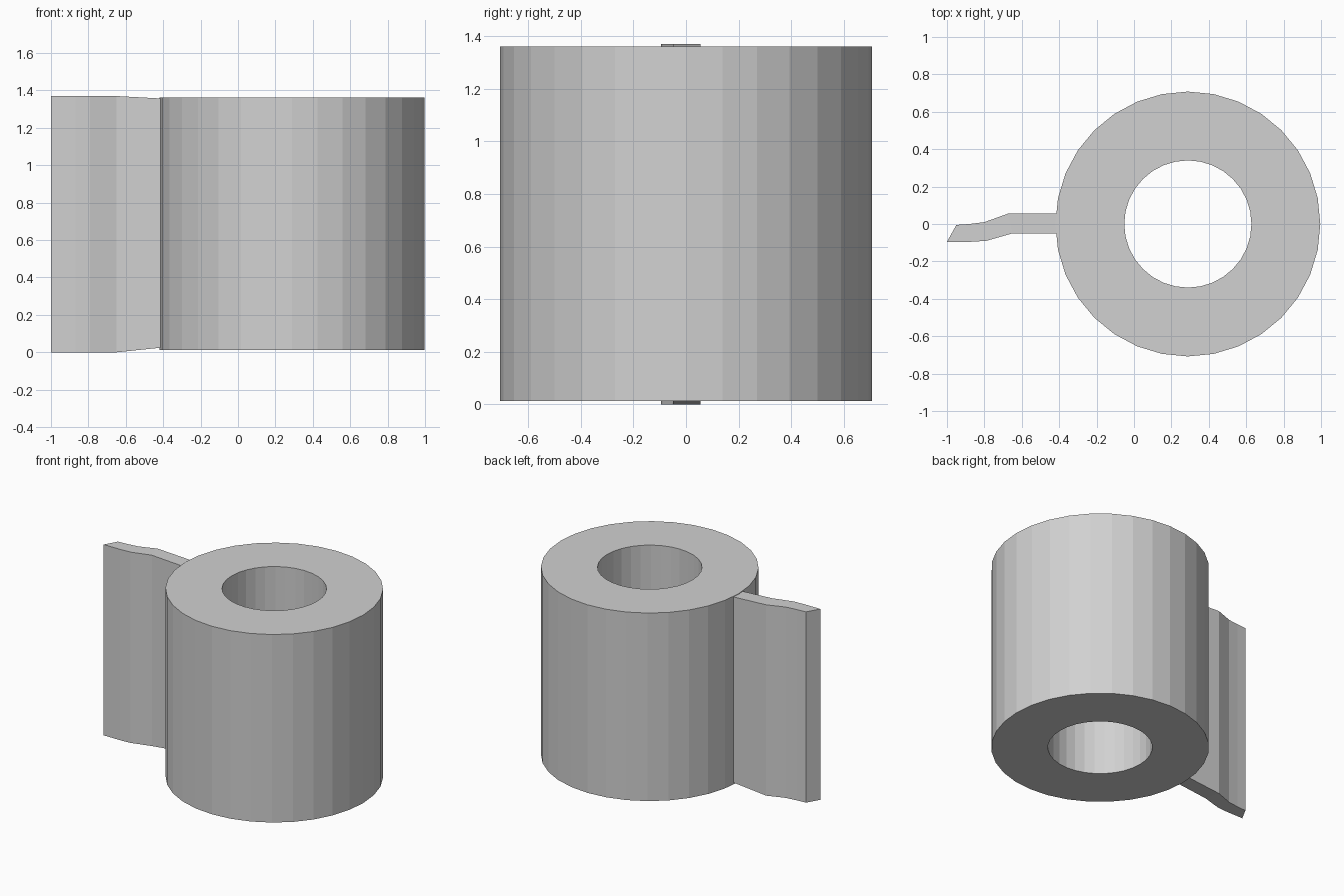
import bpy, bmesh
from math import cos, sin, tau

cube = bpy.data.objects.get("Cube")
if cube:
    bpy.data.objects.remove(cube, do_unlink=True)

# Single plain grey
grey = bpy.data.materials.new("paper_grey")
grey.use_nodes = True
COLOR = (0.64, 0.64, 0.64, 1)
grey.diffuse_color = COLOR
grey.node_tree.nodes["Principled BSDF"].inputs["Base Color"].default_value = COLOR


def loft(name, sections, closed):
    """Skin four-cornered sections into a solid, as a loop or with end caps."""
    bm = bmesh.new()
    rings = [[bm.verts.new(p) for p in s] for s in sections]
    pairs = list(zip(rings, rings[1:]))
    if closed:
        pairs.append((rings[-1], rings[0]))
    else:
        bm.faces.new(rings[0])
        bm.faces.new(rings[-1])
    for a, b in pairs:
        for i in range(4):
            j = (i + 1) % 4
            bm.faces.new((a[i], a[j], b[j], b[i]))
    bmesh.ops.recalc_face_normals(bm, faces=bm.faces)
    mesh = bpy.data.meshes.new(name)
    bm.to_mesh(mesh)
    bm.free()
    mesh.materials.append(grey)
    obj = bpy.data.objects.new(name, mesh)
    bpy.context.collection.objects.link(obj)
    return obj


# Hollow roll
SIDES, CENTER, OUTER, INNER = 32, 0.288, 0.708, 0.34
LOW, HIGH = 0.012, 1.362
profile = [(OUTER, LOW), (OUTER, HIGH), (INNER, HIGH), (INNER, LOW)]
loft("roll", [[(CENTER + r * cos(tau * i / SIDES), r * sin(tau * i / SIDES), z)
               for r, z in profile] for i in range(SIDES)], True)

# Loose sheet: front x, front y, back x, back y, bottom, top
stations = [
    (-1.0, -0.095, -0.95, -0.005, 0, 1.37),
    (-0.87, -0.095, -0.88, 0.0, 0, 1.37),
    (-0.79, -0.09, -0.80, 0.01, 0, 1.37),
    (-0.65, -0.05, -0.675, 0.055, 0, 1.37),
    (-0.41, -0.05, -0.41, 0.055, 0.025, 1.357),
]
loft("loose_sheet", [[(fx, fy, lo), (fx, fy, hi), (bx, by, hi), (bx, by, lo)]
                     for fx, fy, bx, by, lo, hi in stations], False)
